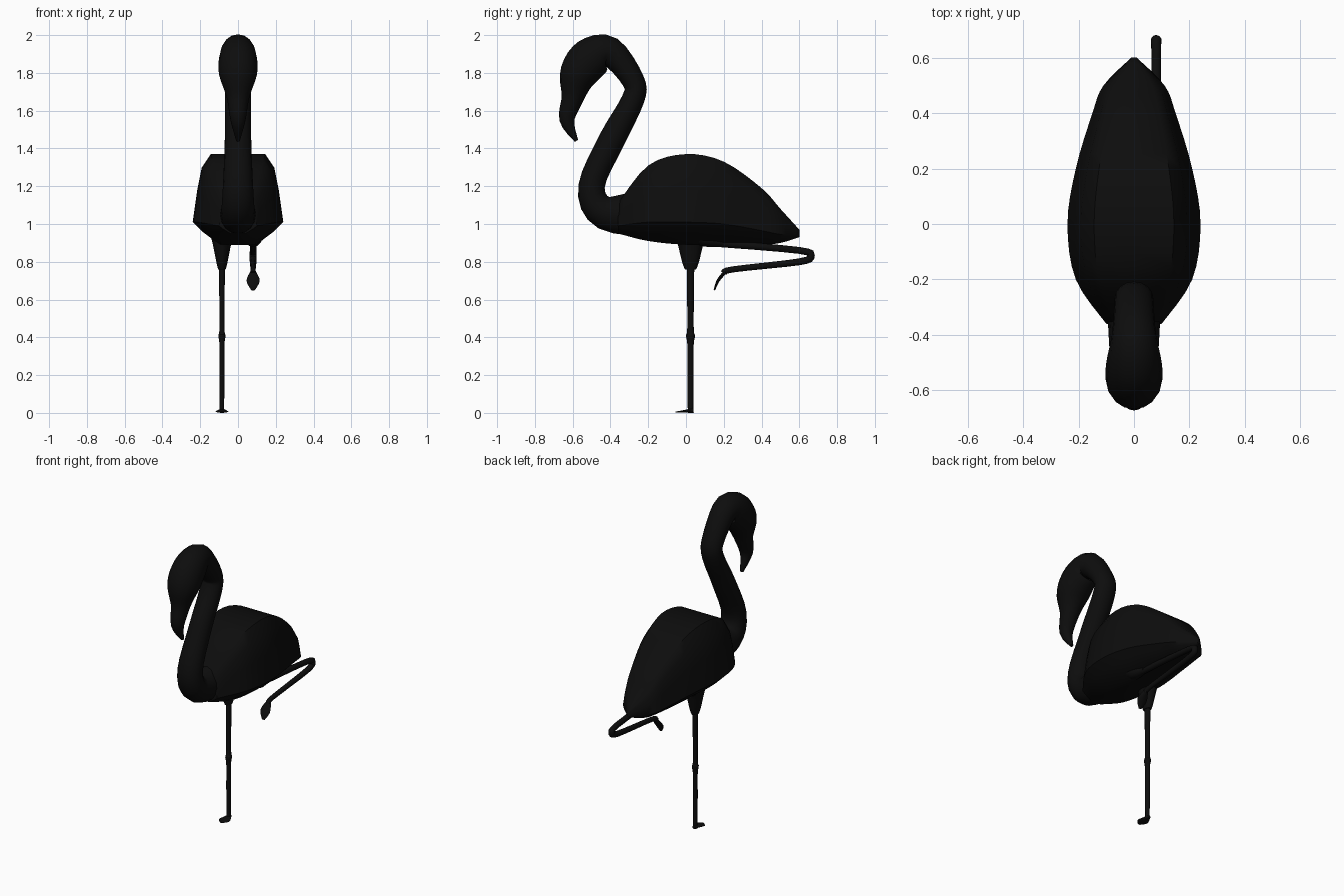
import bpy
import bmesh
import math

default_cube = bpy.data.objects.get("Cube")
if default_cube:
    bpy.data.objects.remove(default_cube, do_unlink=True)

# The single flat colour
black = bpy.data.materials.new("black")
black.use_nodes = True
colour = (0.004, 0.004, 0.004, 1)
black.diffuse_color = colour
black.node_tree.nodes["Principled BSDF"].inputs["Base Color"].default_value = colour


def oval(sides):
    """Unit cross-section as sideways and upward factors."""
    angles = [math.tau * i / sides for i in range(sides)]
    return [(math.sin(angle), -math.cos(angle)) for angle in angles]


def mirrored(half):
    """Complete a half cross-section whose first and last points are central."""
    return half + [(-across, up) for across, up in reversed(half[1:-1])]


def blend(before, start, end, after, t):
    """Smooth curve value between start and end."""
    slope_in = (end - before) / 2
    slope_out = (after - start) / 2
    rise = end - start
    square = 3 * rise - 2 * slope_in - slope_out
    cube = slope_in + slope_out - 2 * rise
    return start + t * (slope_in + t * (square + t * cube))


def refine(stations, steps=4):
    """Fill in smooth stations between the given ones."""
    padded = [stations[0]] + stations + [stations[-1]]
    rows = []
    for group in zip(padded, padded[1:], padded[2:], padded[3:]):
        for step in range(steps):
            rows.append([blend(*values, step / steps) for values in zip(*group)])
    rows.append(list(stations[-1]))
    return rows


def ring_direction(rows, index, upright):
    """Direction in the side plane along which a ring has its depth."""
    if upright:
        return 0, 1
    previous = rows[max(index - 1, 0)]
    following = rows[min(index + 1, len(rows) - 1)]
    run = following[0] - previous[0]
    rise = following[1] - previous[1]
    length = math.hypot(run, rise)
    return -rise / length, run / length


def skin(name, stations, section, centre_x=0, upright=False):
    """Skin stations of centre y, centre z, half width and half depth."""
    bm = bmesh.new()
    rows = refine(stations)
    rings = []
    for index, (y, z, width, depth) in enumerate(rows):
        dir_y, dir_z = ring_direction(rows, index, upright)
        rings.append([
            bm.verts.new((
                centre_x + across * width,
                y + dir_y * up * depth,
                z + dir_z * up * depth,
            ))
            for across, up in section
        ])
    for ring, following in zip(rings, rings[1:]):
        for i in range(len(section)):
            bm.faces.new((ring[i - 1], ring[i], following[i], following[i - 1]))
    bm.faces.new(rings[0])
    bm.faces.new(rings[-1])
    bmesh.ops.recalc_face_normals(bm, faces=bm.faces)
    mesh = bpy.data.meshes.new(name)
    bm.to_mesh(mesh)
    bm.free()
    mesh.materials.append(black)
    part = bpy.data.objects.new(name, mesh)
    bpy.context.collection.objects.link(part)
    bpy.ops.object.select_all(action="DESELECT")
    part.select_set(True)
    bpy.context.view_layer.objects.active = part
    bpy.ops.object.shade_smooth_by_angle(angle=math.radians(50))


# Body with folded wings: widest low down, with a flat back
wing_section = mirrored([
    (0, -1), (.4, -1), (.8, -.7), (1, -.5), (.9, .2), (.8, .7), (.6, 1), (0, 1),
])
skin("body", [
    (-.36, 1.03, .1, .08), (-.2, 1.11, .21, .2), (0, 1.13, .24, .24),
    (.2, 1.11, .21, .22), (.4, 1.04, .15, .15), (.5, .99, .11, .09),
    (.6, .95, .01, .02),
], wing_section, upright=True)

# Curved neck running into the head and hooked beak
skin("neck_head_and_beak", [
    (-.2, 1.06, .1, .13), (-.43, 1.06, .09, .09), (-.5, 1.2, .08, .07),
    (-.39, 1.45, .07, .07), (-.28, 1.66, .07, .06), (-.28, 1.76, .07, .06),
    (-.4, 1.91, .08, .08), (-.5, 1.88, .1, .11), (-.57, 1.79, .1, .1),
    (-.6, 1.67, .06, .06), (-.63, 1.55, .04, .04), (-.58, 1.44, .01, .01),
], oval(16))

# Standing leg: feathered thigh, thin shank with a knobbly joint, webbed foot
right_x = -.085
leg_y = .024
skin("standing_thigh", [
    (leg_y, .97, .07, .1), (leg_y, .9, .05, .07),
    (leg_y, .8, .03, .045), (leg_y, .76, .02, .03),
], oval(12), right_x)
shank_shape = [
    (.8, .017), (.46, .014), (.41, .02), (.36, .014), (.2, .014), (0, .012),
]
skin("standing_shank", [
    (leg_y, z, radius, radius * 1.2) for z, radius in shank_shape
], oval(10), right_x)
skin("standing_foot", [
    (.04, .014, .01, .012), (-.02, .007, .036, .006), (-.055, .004, .01, .003),
], oval(8), right_x)

# Raised leg: folded back, bent at the joint and returning forward
left_x = .08
skin("raised_thigh", [
    (0, .98, .06, .05), (.1, .93, .05, .05), (.2, .9, .02, .02),
], oval(12), left_x)
skin("raised_shank", [
    (.15, .9, .018, .02), (.6, .86, .018, .018), (.66, .83, .02, .02),
    (.6, .8, .018, .018), (.25, .76, .014, .016), (.2, .74, .016, .018),
], oval(10), left_x)
skin("raised_foot", [
    (.21, .75, .014, .01), (.17, .7, .035, .008), (.15, .65, .01, .004),
], oval(8), left_x)
